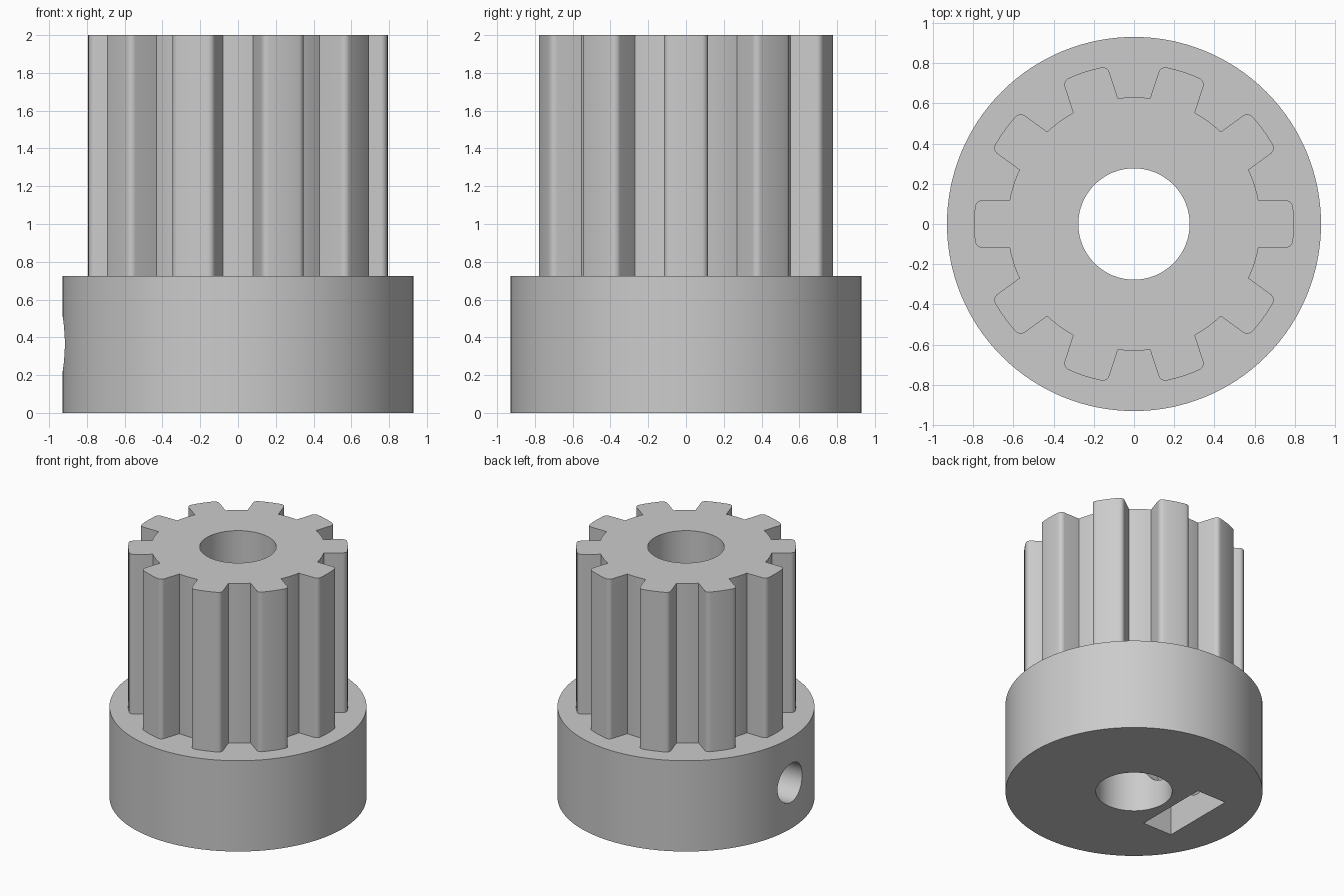
import bpy, bmesh, math
from math import sin, cos, asin, atan2, sqrt, radians, pi

if "Cube" in bpy.data.objects:
    bpy.data.objects.remove(bpy.data.objects["Cube"])

HUB_R, HUB_H, TOP = 0.93, 0.725, 2.0
BORE_R, SCREW_R, SCREW_Z = 0.277, 0.155, 0.365
TEETH, ROOT_R, TIP_R, HALF_W, FILLET = 10, 0.63, 0.795, 0.117, 0.035


def prism(name, points, offset):
    """Solid made by sweeping a closed 3D outline along an offset."""
    bm = bmesh.new()
    face = bm.faces.new([bm.verts.new(p) for p in points])
    ext = bmesh.ops.extrude_face_region(bm, geom=[face])
    moved = [g for g in ext["geom"] if isinstance(g, bmesh.types.BMVert)]
    bmesh.ops.translate(bm, verts=moved, vec=offset)
    bmesh.ops.recalc_face_normals(bm, faces=bm.faces[:])
    mesh = bpy.data.meshes.new(name)
    bm.to_mesh(mesh)
    bm.free()
    obj = bpy.data.objects.new(name, mesh)
    bpy.context.collection.objects.link(obj)
    return obj


def circle(r, n):
    return [(r * cos(2 * pi * i / n), r * sin(2 * pi * i / n)) for i in range(n)]


def combine(target, tool, operation):
    """Apply a boolean and remove the tool object."""
    tool.hide_render = True
    mod = target.modifiers.new(operation, "BOOLEAN")
    mod.operation, mod.solver, mod.object = operation, "EXACT", tool
    bpy.ops.object.select_all(action="DESELECT")
    bpy.context.view_layer.objects.active = target
    target.select_set(True)
    bpy.ops.object.modifier_apply(modifier=mod.name)
    bpy.data.objects.remove(tool, do_unlink=True)


def gear_outline():
    """Parallel-sided teeth with rounded tip corners and a round root."""
    cy = HALF_W - FILLET
    cx = sqrt((TIP_R - FILLET) ** 2 - cy ** 2)
    tip = atan2(cy, cx)
    root = asin(HALF_W / ROOT_R)
    # Upper half of one tooth, from the tip centre to the root
    half = [(TIP_R * cos(tip * i / 3), TIP_R * sin(tip * i / 3)) for i in range(3)]
    for i in range(7):
        a = tip + (pi / 2 - tip) * i / 6
        half.append((cx + FILLET * cos(a), cy + FILLET * sin(a)))
    half.append((ROOT_R * cos(root), HALF_W))
    tooth = [(x, -y) for x, y in reversed(half[1:])] + half
    gap = 2 * pi / TEETH - 2 * root
    for i in range(1, 5):
        a = root + gap * i / 5
        tooth.append((ROOT_R * cos(a), ROOT_R * sin(a)))
    out = []
    for k in range(TEETH):
        c, s = cos(2 * pi * k / TEETH), sin(2 * pi * k / TEETH)
        out += [(x * c - y * s, x * s + y * c) for x, y in tooth]
    return out


# Round hub with the toothed barrel on top
pulley = prism("toothed_pulley", [(x, y, 0) for x, y in circle(HUB_R, 128)], (0, 0, HUB_H))
barrel = prism("barrel", [(x, y, 0.3) for x, y in gear_outline()], (0, 0, TOP - 0.3))
combine(pulley, barrel, "UNION")

# Shaft bore
bore = prism("bore_cutter", [(x, y, -0.1) for x, y in circle(BORE_R, 64)], (0, 0, TOP + 0.2))
combine(pulley, bore, "DIFFERENCE")

# Nut slot open at the bottom, with a hexagonal upper end
w = 0.305
r = w / cos(radians(30))
slot_pts = [(-w, -0.1), (w, -0.1), (w, SCREW_Z + r / 2), (0, SCREW_Z + r), (-w, SCREW_Z + r / 2)]
slot = prism("nut_slot_cutter", [(-0.605, y, z) for y, z in slot_pts], (0.258, 0, 0))
combine(pulley, slot, "DIFFERENCE")

# Set screw hole from the left side into the bore
screw = prism("screw_cutter", [(-1.1, y, z + SCREW_Z) for y, z in circle(SCREW_R, 48)], (1.1, 0, 0))
combine(pulley, screw, "DIFFERENCE")

# Single grey colour
grey = bpy.data.materials.new("light_grey")
grey.diffuse_color = (0.6, 0.6, 0.6, 1)
grey.use_nodes = True
grey.node_tree.nodes["Principled BSDF"].inputs["Base Color"].default_value = grey.diffuse_color
pulley.data.materials.clear()
pulley.data.materials.append(grey)
for p in pulley.data.polygons:
    p.material_index = 0
bpy.ops.object.shade_smooth_by_angle(angle=radians(30))
